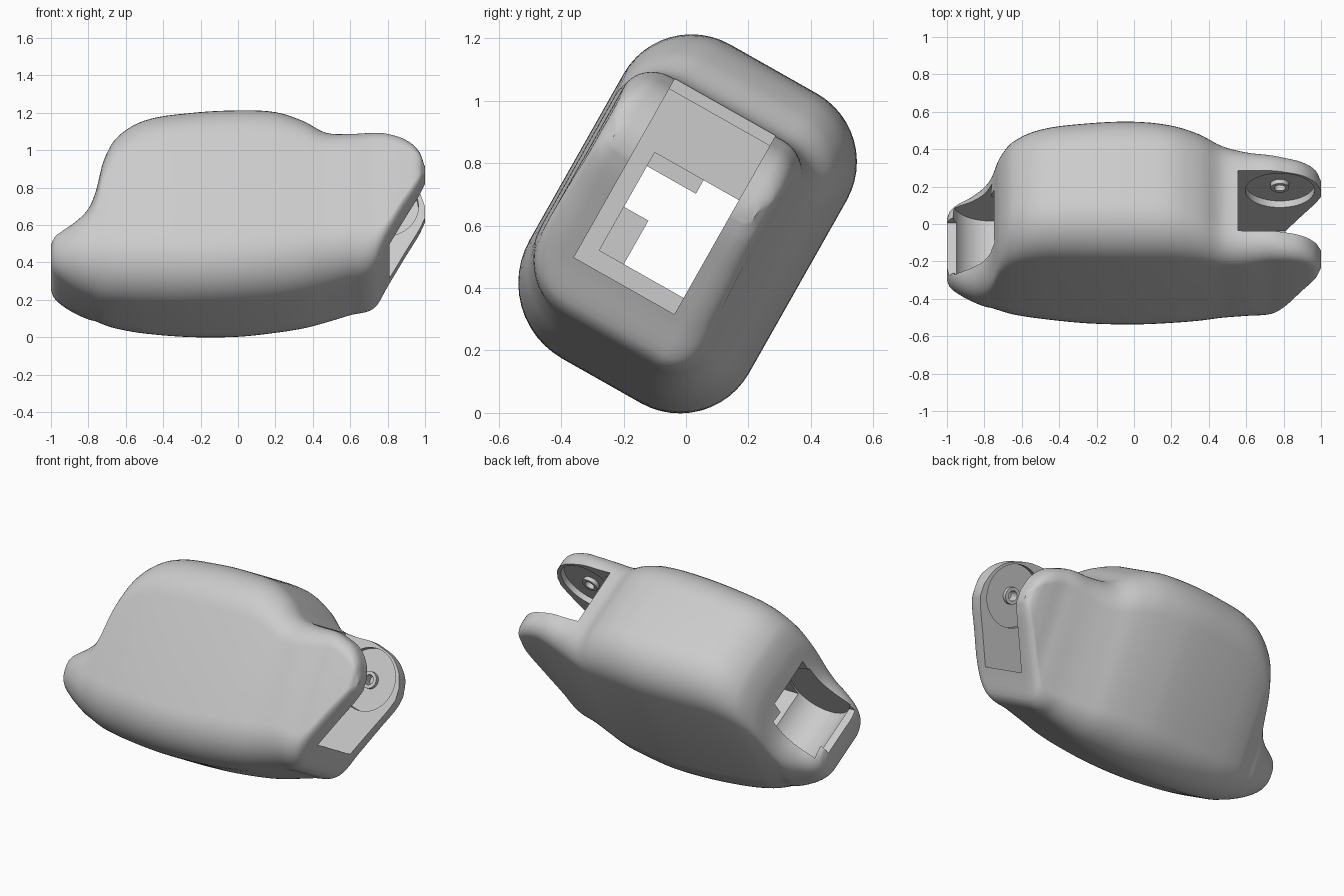
import bpy, bmesh, math
from mathutils import Matrix

if "Cube" in bpy.data.objects:
    bpy.data.objects.remove(bpy.data.objects["Cube"])

TILT = Matrix.Rotation(-math.radians(29.5), 4, 'X')
PLACE = Matrix.Translation((0, 0, 0.605)) @ TILT   # local (x, u, v) -> world

# Stations along the length: x, u0, u1, v0, v1, corner radius, lower front radius
STATIONS = [
    (-1.00, -.18, .17, -.33, -.21, .05, .05),
    (-.985, -.22, .21, -.37, -.17, .09, .10),
    (-.94, -.26, .25, -.41, -.14, .12, .15),
    (-.87, -.30, .28, -.455, -.095, .15, .20),
    (-.80, -.325, .31, -.49, -.01, .19, .23),
    (-.76, -.335, .32, -.505, .10, .21, .25),
    (-.72, -.345, .335, -.52, .28, .22, .26),
    (-.65, -.36, .36, -.535, .42, .23, .26),
    (-.50, -.38, .385, -.555, .52, .24, .27),
    (-.25, -.40, .405, -.57, .56, .25, .27),
    (.00, -.41, .41, -.565, .57, .25, .27),
    (.20, -.41, .39, -.548, .555, .24, .27),
    (.35, -.405, .36, -.525, .49, .21, .26),
    (.47, -.40, .32, -.495, .405, .17, .25),
    (.60, -.40, .28, -.46, .385, .14, .23),
    (.73, -.39, .25, -.42, .385, .11, .18),
    (.80, -.39, .235, -.29, .37, .09, .10),
    (.90, -.385, .225, -.10, .33, .08, .08),
    (.97, -.375, .21, .03, .255, .06, .06),
    (1.00, -.34, .18, .10, .17, .03, .03),
]


def ring(x, u0, u1, v0, v1, r, rl, n=12):
    """Rounded rectangle across the body."""
    pts = []
    for i, (cu, cv, q) in enumerate([(u1 - r, v1 - r, r), (u0 + r, v1 - r, r),
                                     (u0 + rl, v0 + rl, rl), (u1 - r, v0 + r, r)]):
        for k in range(n + 1):
            a = math.pi / 2 * (i + k / n)
            pts.append((x, cu + q * math.cos(a), cv + q * math.sin(a)))
    return pts


def smooth_stations(st, sub=5):
    """Catmull-Rom through the stations."""
    out = []
    for i in range(len(st) - 1):
        p = [st[max(i - 1, 0)], st[i], st[i + 1], st[min(i + 2, len(st) - 1)]]
        dx = p[2][0] - p[1][0]
        w0 = dx / (p[2][0] - p[0][0])
        w1 = dx / (p[3][0] - p[1][0])
        for k in range(sub):
            t = k / sub
            h = (1 + t * t * (2 * t - 3), t * t * (3 - 2 * t),
                 t * (1 - t) ** 2, t * t * (t - 1))
            out.append([h[0] * b + h[1] * c + h[2] * (c - a) * w0 + h[3] * (d - b) * w1
                        for a, b, c, d in zip(*p)])
    return out + [st[-1]]


def make(name, bm):
    bmesh.ops.recalc_face_normals(bm, faces=bm.faces)
    me = bpy.data.meshes.new(name)
    bm.to_mesh(me)
    bm.free()
    me.transform(PLACE)
    ob = bpy.data.objects.new(name, me)
    bpy.context.collection.objects.link(ob)
    return ob


def box(name, x, u, v):
    bm = bmesh.new()
    size = [b - a for a, b in (x, u, v)]
    mid = [(a + b) / 2 for a, b in (x, u, v)]
    bmesh.ops.create_cube(bm, size=1, matrix=Matrix.Translation(mid) @ Matrix.Diagonal((*size, 1)))
    return make(name, bm)


def disc(name, x, v, r, u0, u1, n=48):
    """Cylinder across the thickness."""
    bm = bmesh.new()
    m = Matrix.Translation((x, (u0 + u1) / 2, v)) @ Matrix.Rotation(math.pi / 2, 4, 'X')
    bmesh.ops.create_cone(bm, cap_ends=True, segments=n, radius1=r, radius2=r,
                          depth=u1 - u0, matrix=m)
    return make(name, bm)


def combine(target, other, op):
    mod = target.modifiers.new(op, 'BOOLEAN')
    mod.operation, mod.object, mod.solver = op, other, 'EXACT'
    bpy.context.view_layer.objects.active = target
    bpy.ops.object.modifier_apply(modifier=mod.name)
    bpy.data.objects.remove(other)


# Lofted outer shell
bm = bmesh.new()
rings = [[bm.verts.new(p) for p in ring(*s)] for s in smooth_stations(STATIONS)]
for a, b in zip(rings, rings[1:]):
    for i in range(len(a)):
        j = (i + 1) % len(a)
        bm.faces.new((a[i], a[j], b[j], b[i]))
bm.faces.new(rings[0])
bm.faces.new(rings[-1])
body = make("shell_body", bm)

# Fork slot, pivot recesses, hollow passage and the scooped lip
for cutter in (
    box("fork_slot", (.555, 1.2), (-.26, .11), (-.27, .8)),
    box("fork_chamber", (.25, .60), (-.261, .111), (-.271, .35)),
    disc("pivot_recess", .78, .17, .185, -.295, .15),
    box("passage", (-1.2, .30), (-.20, .125), (-.21, .15)),
    disc("lip_scoop", -.77, -.12, .20, -.21, .20),
):
    combine(body, cutter, 'DIFFERENCE')

# Raised pivot rings with holes on the inner cheek faces
for lo, hi, h0, h1 in ((.125, .17, .08, .19), (-.315, -.27, -.33, -.22)):
    combine(body, disc("pivot_boss", .78, .17, .05, lo, hi, 32), 'UNION')
    combine(body, disc("pivot_hole", .78, .17, .03, h0, h1, 24), 'DIFFERENCE')

bpy.ops.object.select_all(action='DESELECT')
body.select_set(True)
bpy.context.view_layer.objects.active = body
bpy.ops.object.shade_smooth_by_angle(angle=math.radians(32))

# Inner ledges seen through the passage
box("upper_ledge", (-.1, .2), (-.205, -.02), (.10, .155))
box("lower_ledge", (-.1, .2), (-.205, -.11), (-.215, -.05))
